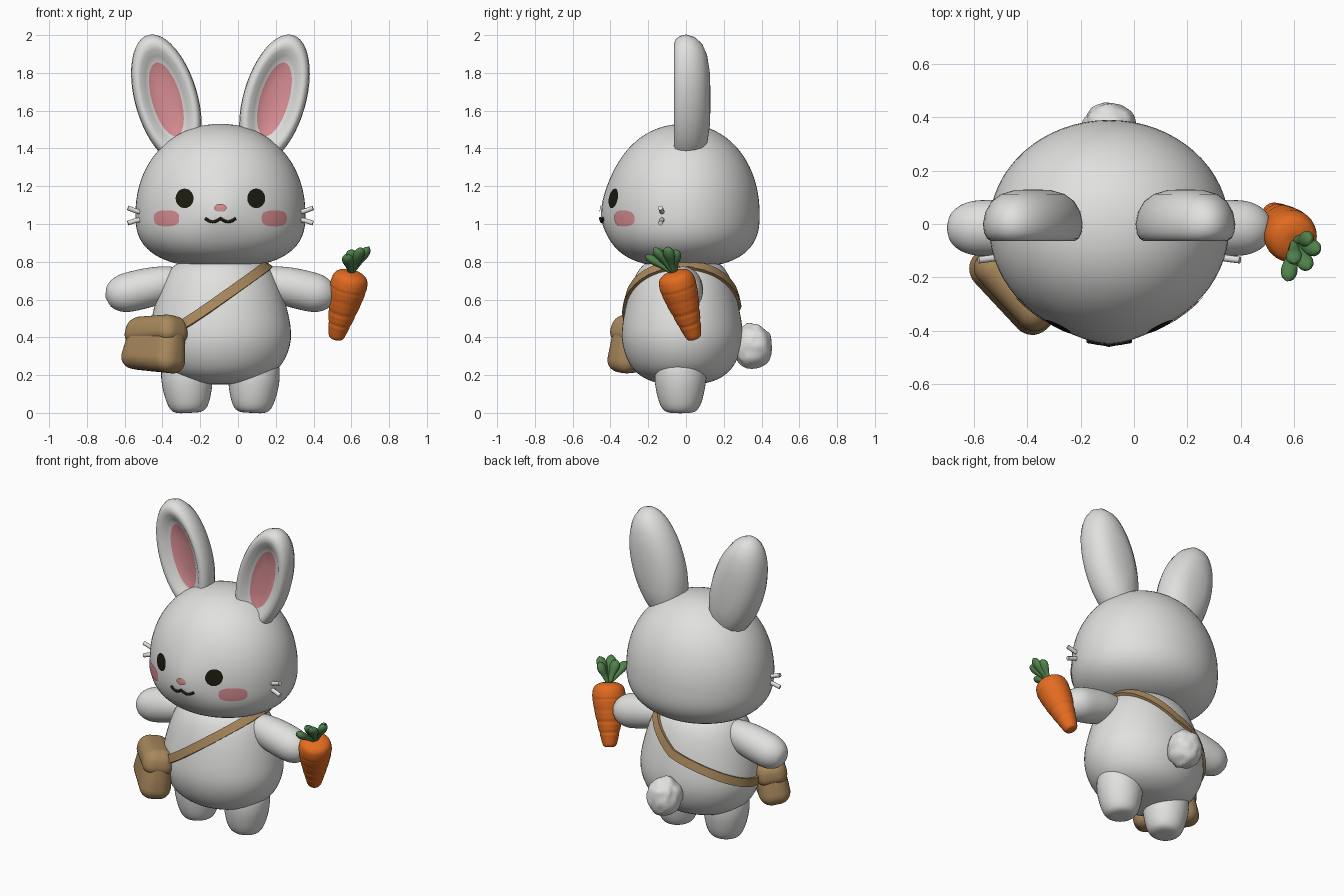
import bpy, bmesh, math, random
from mathutils import Vector, Matrix
from mathutils.bvhtree import BVHTree

if "Cube" in bpy.data.objects:
    bpy.data.objects.remove(bpy.data.objects["Cube"])

CX = -0.093  # the animal's own centre line
UP = Vector((0, 0, 1))


def material(name, r, g, b):
    m = bpy.data.materials.new(name)
    m.use_nodes = True
    m.diffuse_color = (r, g, b, 1)
    node = next(n for n in m.node_tree.nodes if n.type == 'BSDF_PRINCIPLED')
    node.inputs["Base Color"].default_value = (r, g, b, 1)
    node.inputs["Roughness"].default_value = 0.7
    return m


WHITE = material("fur_white", 0.75, 0.75, 0.74)
PINK = material("soft_pink", 0.69, 0.27, 0.29)
BLACK = material("eye_black", 0.012, 0.011, 0.005)
TAN = material("bag_tan", 0.40, 0.25, 0.11)
ORANGE = material("carrot_orange", 0.78, 0.15, 0.015)
GREEN = material("leaf_green", 0.08, 0.22, 0.07)


def finish(name, bm, *mats, angle=50):
    mesh = bpy.data.meshes.new(name)
    bm.to_mesh(mesh)
    tree = BVHTree.FromBMesh(bm)
    bm.free()
    ob = bpy.data.objects.new(name, mesh)
    bpy.context.collection.objects.link(ob)
    for m in mats:
        mesh.materials.append(m)
    bpy.ops.object.select_all(action='DESELECT')
    ob.select_set(True)
    bpy.context.view_layer.objects.active = ob
    bpy.ops.object.shade_smooth_by_angle(angle=math.radians(angle))
    return ob, tree


def loft(rings, closed=False, second_from=None):
    """Join rings of points; segments from second_from on use material 1."""
    bm = bmesh.new()
    loops = [[bm.verts.new(p) for p in ring] for ring in rings]
    pairs = list(zip(loops, loops[1:] + loops[:1]))
    for i, (a, b) in enumerate(pairs if closed else pairs[:-1]):
        for j in range(len(a)):
            k = (j + 1) % len(a)
            f = bm.faces.new((a[j], a[k], b[k], b[j]))
            f.material_index = int(second_from is not None and i >= second_from)
    bmesh.ops.remove_doubles(bm, verts=bm.verts, dist=1e-5)
    bmesh.ops.recalc_face_normals(bm, faces=bm.faces)
    return bm


def smooth_path(pts, steps=5):
    """Catmull-Rom curve through the given points."""
    p = [Vector(q) for q in pts]
    p = [p[0]] + p + [p[-1]]
    out = []
    for a, b, c, d in zip(p, p[1:], p[2:], p[3:]):
        for s in range(steps):
            t = s / steps
            out.append(0.5 * (2 * b + (c - a) * t + (2 * a - 5 * b + 4 * c - d) * t * t
                              + (3 * b - a - 3 * c + d) * t ** 3))
    return out + [p[-1]]


def lathe(name, profile, mat, base, axis=UP, squash=1.0, n=40):
    """Turn (radius, height) points round an axis that starts at base."""
    rot = Vector(axis).to_track_quat('Z', 'Y')
    rings = []
    for r, h in smooth_path(profile):
        r = max(r, 0)
        rings.append([Vector(base) + rot @ Vector((r * math.cos(a), squash * r * math.sin(a), h))
                      for a in (2 * math.pi * j / n for j in range(n))])
    return finish(name, loft(rings), mat)


# Head: a full-cheeked sphere, taller above than below, with a small muzzle
bm = bmesh.new()
bmesh.ops.create_uvsphere(bm, u_segments=64, v_segments=40, radius=1)
for v in bm.verts:
    x, y, z = v.co
    e = 2.1 if z > 0 else 2.6
    full = max(1 - abs(z) ** e, 0) ** (1 / e) / math.sqrt(max(1 - z * z, 1e-9))
    muzzle = 0.025 * math.exp(-(x / 0.3) ** 2 - (z / 0.35) ** 2) if y < 0 else 0
    v.co = (CX + 0.45 * x * full, -0.01 + y * full * (0.415 if y < 0 else 0.40) - muzzle,
            1.05 + z * (0.48 if z > 0 else 0.28))
head, head_tree = finish("head", bm, WHITE)

# Body
body, body_tree = lathe("body", [(0, 0.15), (0.18, 0.165), (0.31, 0.24), (0.373, 0.39), (0.345, 0.58),
                                 (0.28, 0.74), (0.19, 0.805), (0, 0.83)],
                        WHITE, (CX, -0.02, 0), squash=0.855, n=56)


def on_face(x, z, lift):
    hit, normal, _, _ = head_tree.ray_cast(Vector((x, -2, z)), Vector((0, 1, 0)))
    return hit + normal * lift


def decal(name, x, z, rx, rz, mat, power=2.0, lift=0.004):
    """Thin superellipse patch that follows the face."""
    rings = []
    for k in (1, 0.8, 0.6, 0.4, 0.2, 0):
        ring = []
        for j in range(40):
            c, s = math.cos(j * math.pi / 20), math.sin(j * math.pi / 20)
            ring.append(on_face(x + k * rx * math.copysign(abs(c) ** (2 / power), c),
                                z + k * rz * math.copysign(abs(s) ** (2 / power), s), lift))
        rings.append(ring)
    bm = loft(rings)
    if sum(f.normal.y for f in bm.faces) > 0:
        bmesh.ops.reverse_faces(bm, faces=bm.faces[:])
    finish(name, bm, mat)


def tube(name, pts, radius, mat):
    cu = bpy.data.curves.new(name, 'CURVE')
    cu.dimensions = '3D'
    cu.bevel_depth, cu.bevel_resolution, cu.use_fill_caps = radius, 3, True
    sp = cu.splines.new('POLY')
    sp.points.add(len(pts) - 1)
    for p, q in zip(sp.points, pts):
        p.co = (*q, 1)
    cu.materials.append(mat)
    bpy.context.collection.objects.link(bpy.data.objects.new(name, cu))


# Nose and mouth
decal("nose", CX, 1.085, 0.032, 0.02, PINK, lift=0.008)
tube("mouth", [on_face(CX + x, 1.03 - 0.018 * abs(math.sin(math.pi * x / 0.08)), 0.004)
               for x in (-0.08 + 0.005 * i for i in range(33))], 0.008, BLACK)

# Paired parts
EAR_RINGS = [(0, 0, 0.13), (0.35, 0.4, 0.127), (0.62, 0.68, 0.112), (0.82, 0.86, 0.085), (0.95, 0.96, 0.045),
             (1, 1, 0.0), (0.98, 0.975, -0.032), (0.92, 0.93, -0.054), (0.83, 0.86, -0.064),
             (0.72, 0.77, -0.058), (0.58, 0.67, -0.036), (0.46, 0.57, -0.02), (0.25, 0.3, -0.01), (0, 0, -0.008)]
for side, label in ((-1, "right"), (1, "left")):
    decal(label + "_eye", CX + side * 0.188, 1.135, 0.047, 0.051, BLACK)
    decal(label + "_cheek", CX + side * 0.283, 1.03, 0.067, 0.042, PINK, power=2.7)

    # Ear: cupped oval leaning outwards, with a pink hollow
    tilt = Matrix.Rotation(side * math.radians(16), 3, 'Y')
    centre = Vector((CX + side * 0.286, 0, 1.66))
    rings = [[centre + tilt @ Vector((w * 0.166 * math.cos(a), y, h * 0.354 * math.sin(a)))
              for a in (math.pi * j / 24 for j in range(48))] for w, h, y in EAR_RINGS]
    finish(label + "_ear", loft(rings, second_from=11), WHITE, PINK, angle=80)

    # Arm and leg
    lathe(label + "_arm", [(0, 0), (0.07, 0.02), (0.098, 0.12), (0.105, 0.24), (0.097, 0.33),
                           (0.06, 0.39), (0, 0.412)],
          WHITE, (CX + side * 0.207, -0.015, 0.705), (side * 0.4, 0, -0.095))
    lathe(label + "_leg", [(0, 0), (0.065, 0.003), (0.1, 0.03), (0.124, 0.1), (0.136, 0.19),
                           (0.124, 0.27), (0.07, 0.34), (0, 0.36)],
          WHITE, (CX + side * 0.168, -0.03, 0), (side * 0.02, 0, 0.4))

    # Whiskers
    for i, (z0, z1) in enumerate(((1.055, 1.085), (1.03, 1.005))):
        tube(f"{label}_whisker_{i + 1}", [(CX + side * 0.39, -0.12, z0), (CX + side * 0.45, -0.13, (z0 + z1) / 2),
                                          (CX + side * 0.49, -0.135, z1)], 0.013, WHITE)

# Tail: lumpy ball
random.seed(4)
bm = bmesh.new()
bmesh.ops.create_icosphere(bm, subdivisions=3, radius=1)
for v in bm.verts:
    v.co *= random.uniform(0.92, 1.09)
    v.co = (CX + 0.104 * v.co.x, 0.352 + 0.108 * v.co.y, 0.355 + 0.121 * v.co.z)
tail, _ = finish("tail", bm, WHITE, angle=80)
tail.modifiers.new("soften", 'SUBSURF').levels = 1
tail.modifiers["soften"].render_levels = 1

# Strap: ribbon laid on the body along a slanted loop
origin = Vector((CX, -0.02, 0.6))
hits = []
for i in range(72):
    a = 2 * math.pi * i / 72
    slope = 0.72 if math.cos(a) > 0 else 0.52 - 0.2 * math.sin(a)
    hit, normal, _, _ = body_tree.ray_cast(origin, Vector((math.cos(a), math.sin(a), slope * math.cos(a))))
    hits.append((hit, normal if normal.dot(hit - origin) > 0 else -normal))
rings = []
for i, (p, nrm) in enumerate(hits):
    along = hits[(i + 1) % 72][0] - hits[i - 1][0]
    across = along.cross(nrm).normalized() * 0.026
    rings.append([p + across - nrm * 0.01, p + across + nrm * 0.016,
                  p - across + nrm * 0.016, p - across - nrm * 0.01])
finish("strap", loft(rings, closed=True), TAN)


# Bag: soft pouch, fuller and further out at the bottom, with an overlapping flap
def pouch(name, size, offset, taper, roll, bevel):
    bm = bmesh.new()
    bmesh.ops.create_cube(bm, size=1)
    turn = (Matrix.Rotation(math.radians(-47), 3, 'Z') @ Matrix.Rotation(math.radians(roll), 3, 'Y')
            @ Matrix.Rotation(math.radians(-8), 3, 'X'))
    for v in bm.verts:
        k = 1 - taper * (v.co.z + 0.5)
        local = Vector((v.co.x * size[0] * k, v.co.y * size[1] * k, v.co.z * size[2]))
        v.co = Vector((-0.437, -0.238, 0.365)) + turn @ (local + Vector(offset))
    bmesh.ops.bevel(bm, geom=bm.edges[:], offset=bevel, segments=8, profile=0.5, affect='EDGES')
    finish(name, bm, TAN, angle=60)


pouch("bag", (0.41, 0.2, 0.28), (0, 0, -0.005), 0.2, 4, 0.078)
pouch("bag_flap", (0.385, 0.2, 0.15), (0, 0, 0.073), 0.12, -3, 0.066)

# Carrot: ridged root with a tuft of leaves
tip, top = Vector((0.517, 0.045, 0.39)), Vector((0.605, -0.068, 0.755))
axis = (top - tip).normalized()
root = [(0, 0), (0.036, 0.008), (0.053, 0.06), (0.067, 0.12), (0.082, 0.19), (0.094, 0.26),
        (0.098, 0.315), (0.085, 0.36), (0.045, 0.382), (0, 0.383)]
profile = []
for r, h in smooth_path(root, 4):
    groove = sum(math.exp(-((h - g) / 0.006) ** 2) for g in (0.09, 0.155, 0.22, 0.285))
    profile.append((r - 0.0025 * groove, h))
lathe("carrot", profile, ORANGE, tip, axis)

LEAF_TIPS = [(0.575, -0.215, 0.835), (0.6, -0.145, 0.865), (0.655, -0.17, 0.875),
             (0.695, -0.1, 0.88), (0.665, -0.055, 0.865)]
for i, leaf_tip in enumerate(LEAF_TIPS):
    start = top - axis * 0.02
    reach = Vector(leaf_tip) - start
    size = reach.length
    lathe(f"carrot_leaf_{i + 1}", [(0, 0), (0.014, 0.1 * size), (0.02, 0.4 * size), (0.031, 0.7 * size),
                                   (0.024, 0.9 * size), (0, size)],
          GREEN, start, reach, squash=0.75, n=16)
